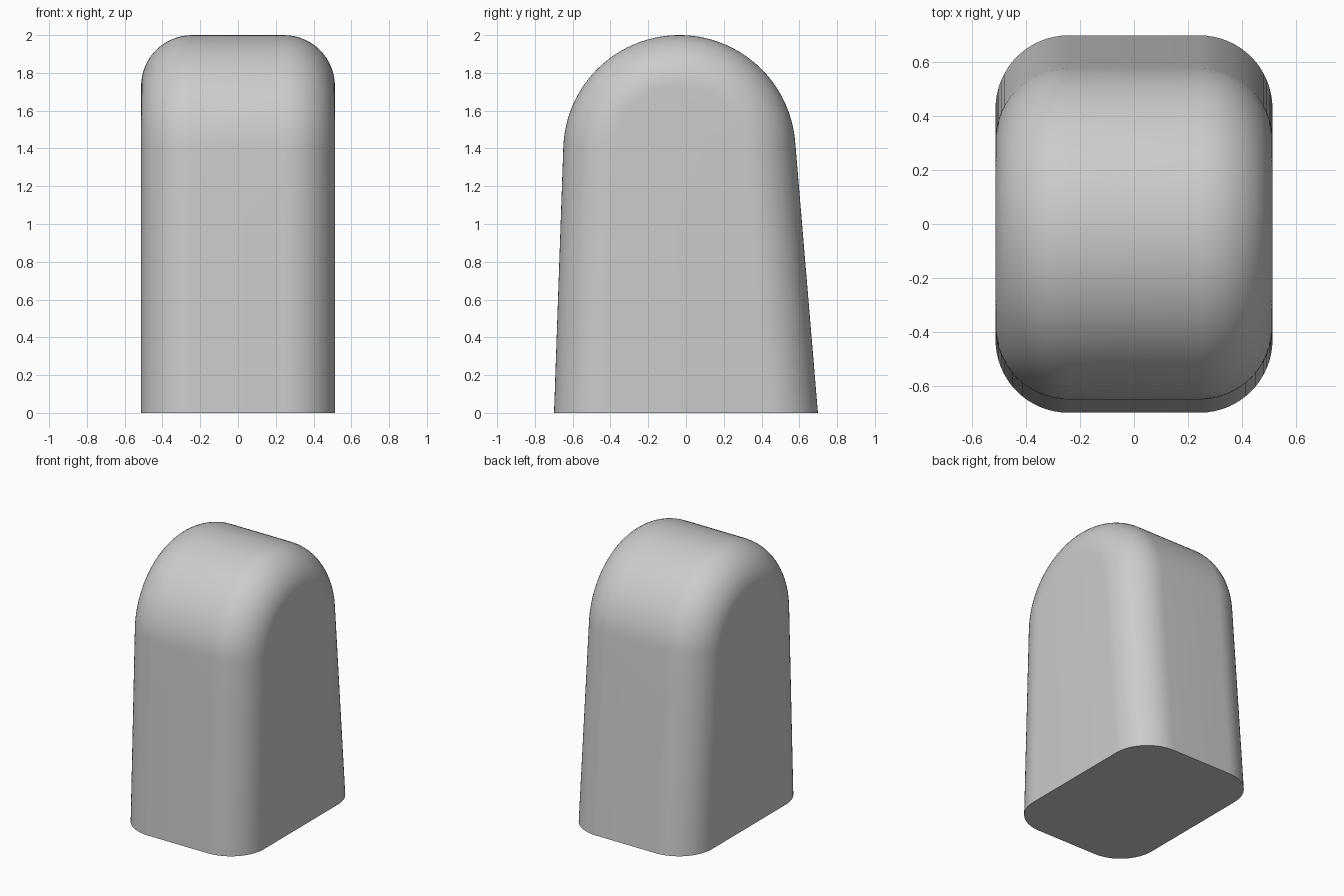
import bpy, bmesh, math

cube = bpy.data.objects.get("Cube")
if cube:
    bpy.data.objects.remove(cube, do_unlink=True)

HALF_WIDTH = 0.513
FILLET = 0.27
RADIUS, CENTRE_Y, CENTRE_Z = 0.615, -0.035, 1.385
FRONT_TILT, BACK_TILT = math.radians(2.0), math.radians(4.8)
ARC_STEPS, FILLET_STEPS, SIDE_STEPS = 48, 16, 4


def side_profile(inset):
    """Tapered arch outline in (y, z), from front foot over the top to back foot."""
    r = RADIUS - inset
    start, end = math.pi - FRONT_TILT, BACK_TILT
    arc = []
    for i in range(ARC_STEPS + 1):
        a = start + (end - start) * i / ARC_STEPS
        arc.append((CENTRE_Y + r * math.cos(a), CENTRE_Z + r * math.sin(a)))

    def leg(top, tilt, side):
        y, z = top
        foot = y + side * z * math.tan(tilt)
        return [(foot + (y - foot) * i / SIDE_STEPS, z * i / SIDE_STEPS)
                for i in range(SIDE_STEPS)]

    return leg(arc[0], FRONT_TILT, -1) + arc + leg(arc[-1], BACK_TILT, 1)[::-1]


# Cross-sections from the right face to the left face, with rounded shoulders
half = []
for i in range(FILLET_STEPS + 1):
    t = math.pi / 2 * i / FILLET_STEPS
    half.append((HALF_WIDTH - FILLET * (1 - math.cos(t)), FILLET * (1 - math.sin(t))))
sections = [(-x, d) for x, d in half] + half[::-1]

bm = bmesh.new()
rows = [[bm.verts.new((x, y, z)) for y, z in side_profile(d)] for x, d in sections]
for a, b in zip(rows, rows[1:]):
    for i in range(len(a) - 1):
        bm.faces.new((a[i], b[i], b[i + 1], a[i + 1]))

# Flat side faces and base
bm.faces.new(rows[0])
bm.faces.new(rows[-1])
bm.faces.new([r[0] for r in rows] + [r[-1] for r in reversed(rows)])
bmesh.ops.recalc_face_normals(bm, faces=bm.faces)

mesh = bpy.data.meshes.new("rounded_body")
bm.to_mesh(mesh)
bm.free()
body = bpy.data.objects.new("rounded_body", mesh)
bpy.context.collection.objects.link(body)

# Plain grey
grey = bpy.data.materials.new("light grey")
grey.use_nodes = True
grey.diffuse_color = (0.6, 0.6, 0.6, 1)
grey.node_tree.nodes["Principled BSDF"].inputs["Base Color"].default_value = (0.6, 0.6, 0.6, 1)
mesh.materials.append(grey)

# Smooth shading, sharp at the base edge
bpy.context.view_layer.objects.active = body
body.select_set(True)
bpy.ops.object.shade_smooth_by_angle(angle=math.radians(30))
